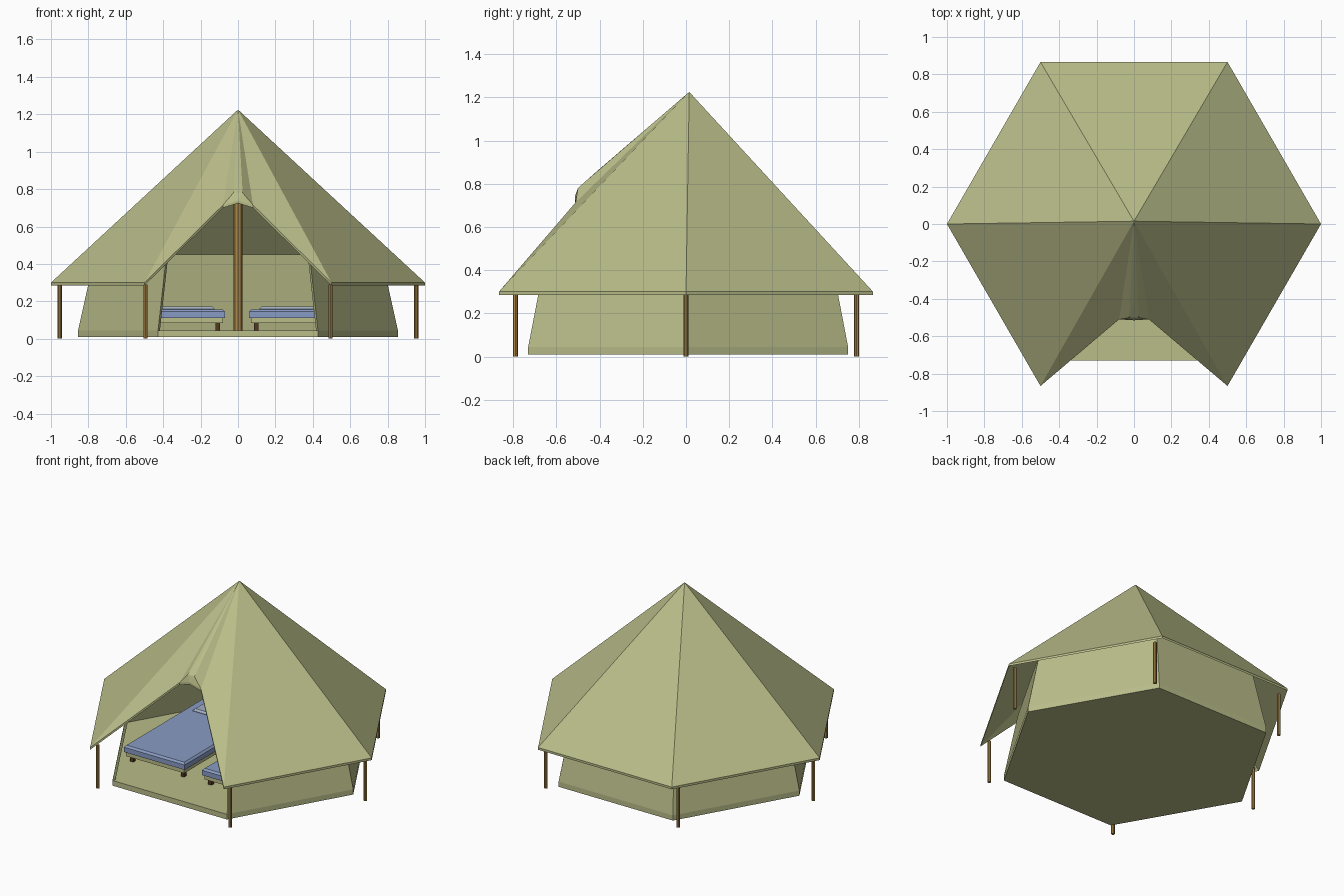
import bpy, bmesh, math
from mathutils import Vector

if "Cube" in bpy.data.objects:
    bpy.data.objects.remove(bpy.data.objects["Cube"])


def mat(name, col):
    m = bpy.data.materials.new(name)
    m.diffuse_color = (*col, 1)
    m.use_nodes = True
    m.node_tree.nodes["Principled BSDF"].inputs["Base Color"].default_value = m.diffuse_color
    return m


CANVAS = mat("canvas", (0.49, 0.51, 0.25))
WOOD = mat("wood", (0.42, 0.25, 0.07))
DARK = mat("dark_wood", (0.08, 0.04, 0.015))
BLUE = mat("blue_cloth", (0.25, 0.33, 0.55))
PALE = mat("pale_cloth", (0.36, 0.43, 0.55))


def finish(name, bm, material):
    bmesh.ops.recalc_face_normals(bm, faces=bm.faces)
    me = bpy.data.meshes.new(name)
    bm.to_mesh(me)
    bm.free()
    me.materials.append(material)
    ob = bpy.data.objects.new(name, me)
    bpy.context.collection.objects.link(ob)
    return ob


def box(name, x0, x1, y0, y1, z0, z1, material, bevel=0):
    bm = bmesh.new()
    bmesh.ops.create_cube(bm, size=1)
    for v in bm.verts:
        v.co = Vector(((x0 + x1) / 2 + v.co.x * (x1 - x0),
                       (y0 + y1) / 2 + v.co.y * (y1 - y0),
                       (z0 + z1) / 2 + v.co.z * (z1 - z0)))
    if bevel:
        top = [e for e in bm.edges if all(v.co.z > z1 - 1e-4 for v in e.verts)]
        bmesh.ops.bevel(bm, geom=top, offset=bevel, segments=1, affect='EDGES')
    return finish(name, bm, material)


def pole(name, x, y, z0, z1, r):
    bm = bmesh.new()
    bmesh.ops.create_cone(bm, cap_ends=True, segments=8, radius1=r, radius2=r, depth=z1 - z0)
    bmesh.ops.translate(bm, verts=bm.verts, vec=(x, y, (z0 + z1) / 2))
    return finish(name, bm, WOOD)


def hexagon(r, z, cy=0.0):
    # starts at the front right corner, runs round the back to the front left
    return [Vector((r * math.cos(math.radians(a)), cy + r * math.sin(math.radians(a)), z))
            for a in range(-60, 241, 60)]


# Roof: five plain panels plus a raised, folded door panel
bm = bmesh.new()
eave = [bm.verts.new(p) for p in hexagon(1, 0.3)]
apex = bm.verts.new((0, 0.015, 1.225))
for a, b in zip(eave, eave[1:]):
    bm.faces.new((a, b, apex))
ridge = bm.verts.new((0, -0.41, 0.86))
nose = bm.verts.new((0, -0.515, 0.74))
folds = []
for s, corner in ((1, eave[0]), (-1, eave[-1])):
    low = bm.verts.new((s * 0.08, -0.51, 0.715))
    mid = bm.verts.new((s * 0.025, -0.5, 0.78))
    for tri in ((apex, corner, low), (apex, low, mid), (apex, mid, ridge), (low, nose, mid)):
        bm.faces.new(tri)
    folds.append(mid)
bm.faces.new((ridge, folds[0], folds[1]))
bm.faces.new((folds[0], nose, folds[1]))
ext = bmesh.ops.extrude_face_region(bm, geom=bm.faces[:], use_keep_orig=True)
bmesh.ops.translate(bm, vec=(0, 0, -0.015),
                    verts=[g for g in ext["geom"] if isinstance(g, bmesh.types.BMVert)])
finish("roof", bm, CANVAS)

# Floor slab
bm = bmesh.new()
lo, hi = ([bm.verts.new(p) for p in hexagon(0.855, z, 0.01)] for z in (0.01, 0.045))
bm.faces.new(lo)
bm.faces.new(hi)
for i in range(6):
    j = (i + 1) % 6
    bm.faces.new((lo[i], lo[j], hi[j], hi[i]))
finish("floor", bm, CANVAS)

# Wall: five sloping sides, open at the front
bm = bmesh.new()
rings = [[bm.verts.new(p) for p in hexagon(r, z, 0.01)]
         for r, z in ((0.855, 0.045), (0.765, 0.45), (0.745, 0.45), (0.835, 0.045))]
for k in range(4):
    a, b = rings[k], rings[(k + 1) % 4]
    for i in range(5):
        bm.faces.new((a[i], a[i + 1], b[i + 1], b[i]))
for i in (0, 5):
    bm.faces.new([r[i] for r in rings])
finish("wall", bm, CANVAS)

# Poles
pole("centre_pole", 0, 0.0, 0.045, 1.19, 0.023)
for x, y in ((0.953, 0), (0.495, 0.79), (0.495, -0.79)):
    for s in (1, -1):
        pole("eave_pole", s * x, y, 0, 0.29, 0.011)

# Two beds, one on each side of the centre pole
for s in (1, -1):
    def bed_part(name, x0, x1, *rest):
        a, b = sorted((s * x0, s * x1))
        box(name, a - 0.005, b - 0.005, *rest)
    bed_part("bed_frame", 0.075, 0.51, -0.46, 0.40, 0.083, 0.112, CANVAS)
    bed_part("mattress", 0.065, 0.52, -0.47, 0.41, 0.112, 0.157, BLUE, 0.012)
    bed_part("pillow", 0.12, 0.46, 0.18, 0.38, 0.155, 0.172, PALE, 0.012)
    for x in (0.09, 0.47):
        for y in (-0.44, 0.36):
            bed_part("bed_leg", x, x + 0.025, y, y + 0.025, 0.045, 0.085, DARK)
